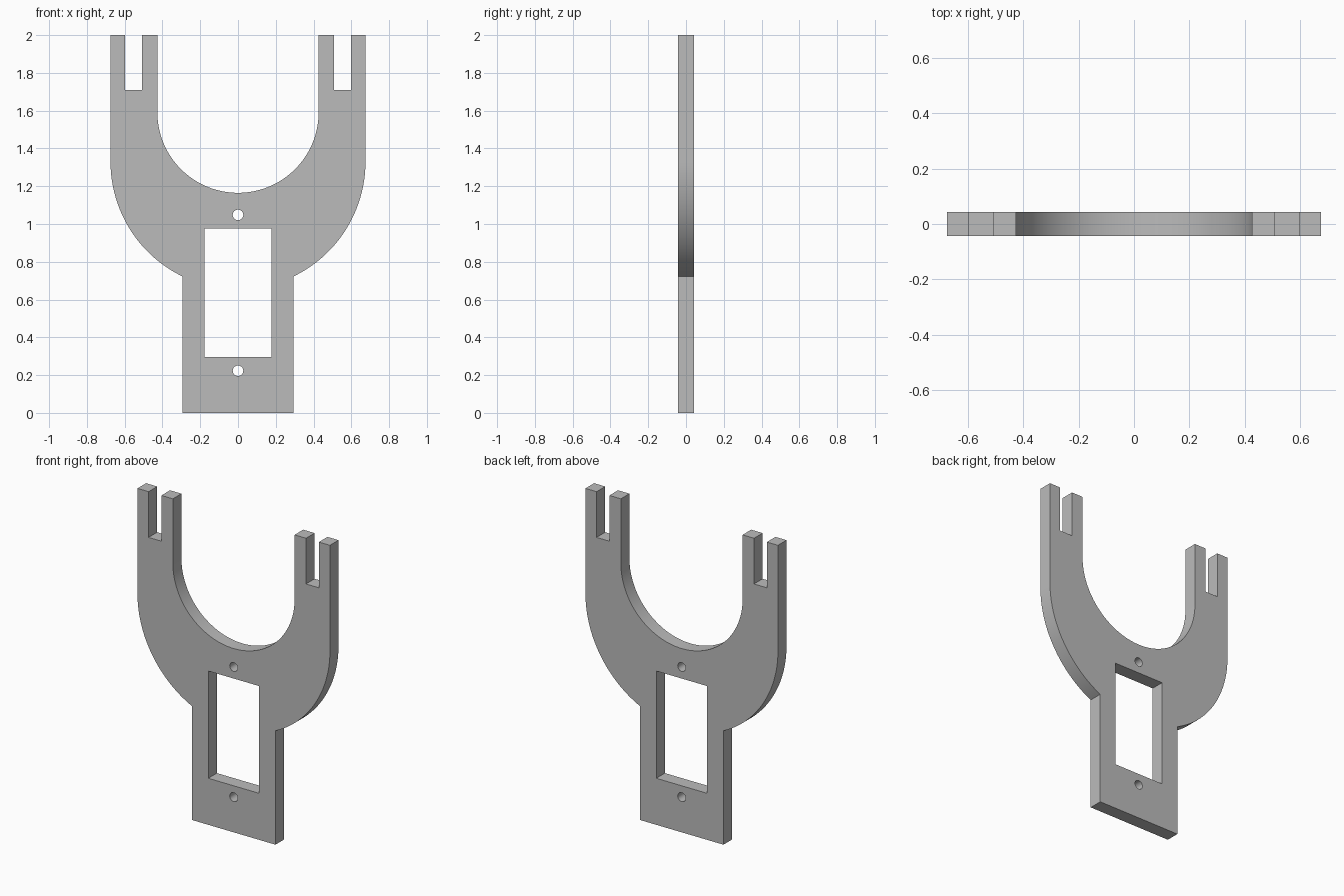
import bpy
import bmesh
from math import sin, cos, pi, acos, radians
from mathutils import Vector

cube = bpy.data.objects.get("Cube")
if cube:
    bpy.data.objects.remove(cube, do_unlink=True)

HALF_THICK = 0.043
HEIGHT = 2.0
OUTER_R, OUTER_Z = 0.675, 1.33    # outer yoke arc
INNER_R, INNER_Z = 0.427, 1.592   # inner cradle arc
STEM = 0.293                      # half width of the stem
SLOT_IN, SLOT_OUT, SLOT_Z = 0.507, 0.597, 1.71


def arc(radius, cz, start, end, steps):
    """Points on a circle; angles run from +x towards +z."""
    angles = [start + (end - start) * i / steps for i in range(steps + 1)]
    return [(radius * cos(a), cz + radius * sin(a)) for a in angles]


def screw_hole(z):
    return arc(0.028, z, 0, 2 * pi, 32)[:-1]


# Half outline, from the stem foot up around the fork arm to the cradle bottom
half = [(STEM, 0)]
half += arc(OUTER_R, OUTER_Z, -acos(STEM / OUTER_R), 0, 32)
half += [(OUTER_R, HEIGHT), (SLOT_OUT, HEIGHT), (SLOT_OUT, SLOT_Z),
         (SLOT_IN, SLOT_Z), (SLOT_IN, HEIGHT), (INNER_R, HEIGHT)]
half += arc(INNER_R, INNER_Z, 0, -pi / 2, 32)
half[-1] = (0, INNER_Z - INNER_R)
outline = half + [(-x, z) for x, z in reversed(half[:-1])]

# Openings: servo window and two screw holes
window = [(x, z) for x, z in ((-0.178, 0.295), (0.178, 0.295),
                              (0.178, 0.975), (-0.178, 0.975))]
loops = [outline, window, screw_hole(1.048), screw_hole(0.223)]

# Fill the flat profile and extrude it to thickness
bm = bmesh.new()
for loop in loops:
    verts = [bm.verts.new((x, -HALF_THICK, z)) for x, z in loop]
    for i, v in enumerate(verts):
        bm.edges.new((v, verts[i - 1]))
bmesh.ops.triangle_fill(bm, use_beauty=True, edges=bm.edges[:],
                        normal=Vector((0, -1, 0)))
result = bmesh.ops.extrude_face_region(bm, geom=bm.faces[:],
                                       use_keep_orig=True)
moved = [g for g in result["geom"] if isinstance(g, bmesh.types.BMVert)]
bmesh.ops.translate(bm, verts=moved, vec=(0, 2 * HALF_THICK, 0))
bmesh.ops.recalc_face_normals(bm, faces=bm.faces[:])

mesh = bpy.data.meshes.new("fork_bracket")
bm.to_mesh(mesh)
bm.free()
bracket = bpy.data.objects.new("fork_bracket", mesh)
bpy.context.collection.objects.link(bracket)

# Plain grey material
grey = bpy.data.materials.new("plain_grey")
grey.use_nodes = True
colour = (0.5, 0.5, 0.5, 1)
grey.diffuse_color = colour
grey.node_tree.nodes["Principled BSDF"].inputs["Base Color"].default_value = colour
mesh.materials.append(grey)

# Smooth the arcs, keep the plate edges sharp
bpy.ops.object.select_all(action="DESELECT")
bracket.select_set(True)
bpy.context.view_layer.objects.active = bracket
bpy.ops.object.shade_smooth_by_angle(angle=radians(30))
